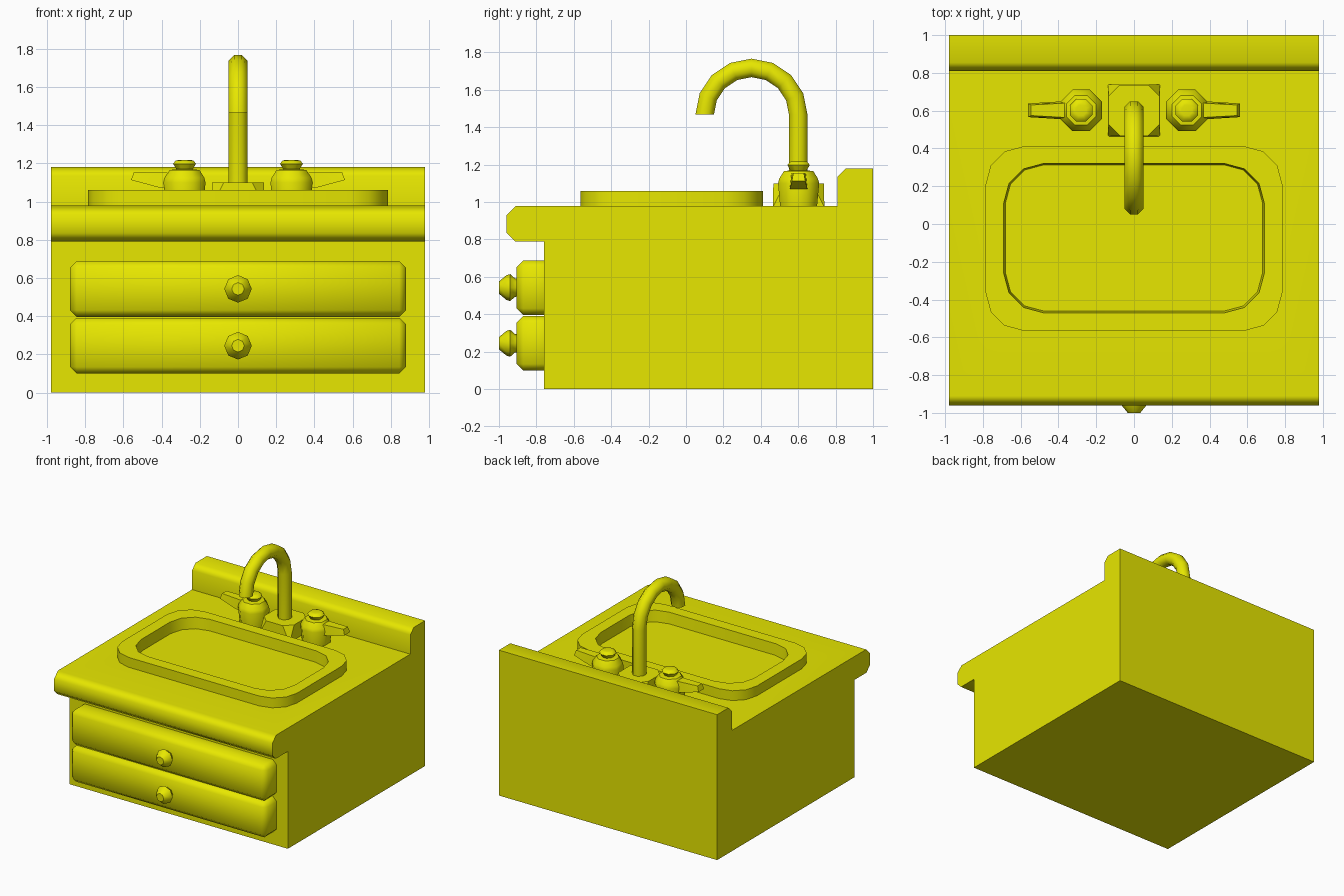
import bpy, bmesh
from math import sin, cos, pi, radians
from mathutils import Vector, Matrix

if "Cube" in bpy.data.objects:
    bpy.data.objects.remove(bpy.data.objects["Cube"])

yellow = bpy.data.materials.new("yellow")
yellow.diffuse_color = (0.8, 0.8, 0.0, 1)
yellow.use_nodes = True
yellow.node_tree.nodes["Principled BSDF"].inputs["Base Color"].default_value = yellow.diffuse_color


def finish(name, bm, angle=50):
    bmesh.ops.recalc_face_normals(bm, faces=bm.faces)
    me = bpy.data.meshes.new(name)
    bm.to_mesh(me)
    bm.free()
    me.materials.append(yellow)
    me.shade_smooth()
    me.set_sharp_from_angle(angle=radians(angle))
    ob = bpy.data.objects.new(name, me)
    bpy.context.collection.objects.link(ob)
    return ob


def loft(name, rings, angle=50):
    """Skin a list of equal-length point rings and cap both ends."""
    bm = bmesh.new()
    loops = [[bm.verts.new(p) for p in ring] for ring in rings]
    n = len(loops[0])
    for a, b in zip(loops, loops[1:]):
        for i in range(n):
            j = (i + 1) % n
            bm.faces.new((a[i], a[j], b[j], b[i]))
    bm.faces.new(loops[0])
    bm.faces.new(loops[-1])
    return finish(name, bm, angle)


def lathe(name, profile, origin, phase=0, rot=Matrix(), angle=50):
    """Octagonal turned part from (radius, height) pairs."""
    rings = [[Vector(origin) + rot @ Vector((r * cos(phase + k * pi / 4),
                                             r * sin(phase + k * pi / 4), h))
              for k in range(8)] for r, h in profile]
    return loft(name, rings, angle)


def hull(name, points, angle=30):
    bm = bmesh.new()
    for p in points:
        bm.verts.new(p)
    bmesh.ops.convex_hull(bm, input=bm.verts)
    bmesh.ops.dissolve_limit(bm, angle_limit=0.01, verts=bm.verts, edges=bm.edges)
    return finish(name, bm, angle)


def rounded_rect(hx, hy, r, cy, z, seg=3):
    pts = []
    for q, (sx, sy) in enumerate(((1, 1), (-1, 1), (-1, -1), (1, -1))):
        for k in range(seg + 1):
            a = (q + k / seg) * pi / 2
            pts.append((sx * (hx - r) + r * cos(a), cy + sy * (hy - r) + r * sin(a), z))
    return pts


# Cabinet with worktop lip and backsplash: one side profile extruded across x
side = [(-0.76, 0), (1, 0), (1, 1.18), (0.855, 1.18), (0.81, 1.135), (0.81, 0.98),
        (-0.91, 0.98), (-0.96, 0.93), (-0.96, 0.835), (-0.915, 0.79), (-0.76, 0.79)]
cabinet = loft("cabinet", [[(x, y, z) for y, z in side] for x in (-0.98, 0.98)])

# Opening for the basin
cutter = loft("basin_cutter", [rounded_rect(0.73, 0.43, 0.2, -0.077, z) for z in (0.6, 1.3)])
cutter.hide_render = True
cut = cabinet.modifiers.new("opening", 'BOOLEAN')
cut.operation = 'DIFFERENCE'
cut.solver = 'EXACT'
cut.object = cutter
bpy.context.view_layer.objects.active = cabinet
bpy.ops.object.modifier_apply(modifier=cut.name)
bpy.data.objects.remove(cutter)
cabinet.data.set_sharp_from_angle(angle=radians(50))
wn = cabinet.modifiers.new("even_shading", 'WEIGHTED_NORMAL')
wn.keep_sharp = True

# Basin: raised rim and tapering bowl
loft("basin", [rounded_rect(0.785, 0.488, 0.2, -0.077, 0.97),
               rounded_rect(0.785, 0.488, 0.2, -0.077, 1.06),
               rounded_rect(0.69, 0.395, 0.21, -0.075, 1.06),
               rounded_rect(0.65, 0.36, 0.19, -0.07, 0.65)])
lathe("drain", [(0.125, 0.64), (0.12, 0.67), (0.08, 0.675), (0.06, 0.655)], (0, -0.075, 0))

# Drawers with knobs
for i, z in enumerate((0.245, 0.5425)):
    bm = bmesh.new()
    bmesh.ops.create_cube(bm, size=1, matrix=Matrix.Translation((0, -0.79, z))
                          @ Matrix.Diagonal((1.76, 0.23, 0.292, 1)))
    bmesh.ops.bevel(bm, geom=bm.edges[:], offset=0.035, segments=1, affect='EDGES')
    finish(f"drawer_{i + 1}", bm)
    lathe(f"drawer_knob_{i + 1}",
          [(0.045, -0.02), (0.05, 0.01), (0.072, 0.035), (0.066, 0.055), (0.033, 0.095)],
          (0, -0.905, z), rot=Matrix.Rotation(pi / 2, 3, 'X'))

# Tap base: square foot, corners cut away towards the top
base = [(sx * 0.138, 0.602 + sy * 0.138, 0.97) for sx in (-1, 1) for sy in (-1, 1)]
for sx in (-1, 1):
    for sy in (-1, 1):
        base += [(sx * 0.135, 0.602 + sy * 0.075, 1.1), (sx * 0.075, 0.602 + sy * 0.135, 1.1)]
hull("tap_base", base)

# Spout: octagonal tube swept up and over
path = [(0.6, 1.05, 0)] + [(0.35 + 0.25 * cos(k * pi / 8), 1.467 + 0.25 * sin(k * pi / 8),
                            k * pi / 8) for k in range(9)]
R = 0.0535
rings = []
for y, z, a in path:
    out = Vector((0, cos(a), sin(a)))
    rings.append([Vector((R * cos(t), y, z)) + out * R * sin(t)
                  for t in [pi / 8 + k * pi / 4 for k in range(8)]])
loft("spout", rings)

# Tap handles: body, cap and lever on each side
for s, label in ((-1, "left"), (1, "right")):
    c = (s * 0.28, 0.602, 0)
    lathe(f"{label}_tap_body", [(0.106, 0.97), (0.119, 1.1), (0.112, 1.125), (0.085, 1.165),
                                (0.04, 1.17), (0.04, 1.18)], c, pi / 8)
    lathe(f"{label}_tap_cap", [(0.04, 1.16), (0.065, 1.198), (0.05, 1.215), (0.03, 1.218)],
          c, pi / 8)
    lever = []
    for x, z, w in ((0.33, 1.06, 0.05), (0.33, 1.15, 0.04), (0.42, 1.075, 0.045),
                    (0.4, 1.148, 0.033), (0.56, 1.113, 0.036), (0.545, 1.155, 0.028)):
        lever += [(s * x, 0.602 + w, z), (s * x, 0.602 - w, z)]
    hull(f"{label}_tap_lever", lever)
